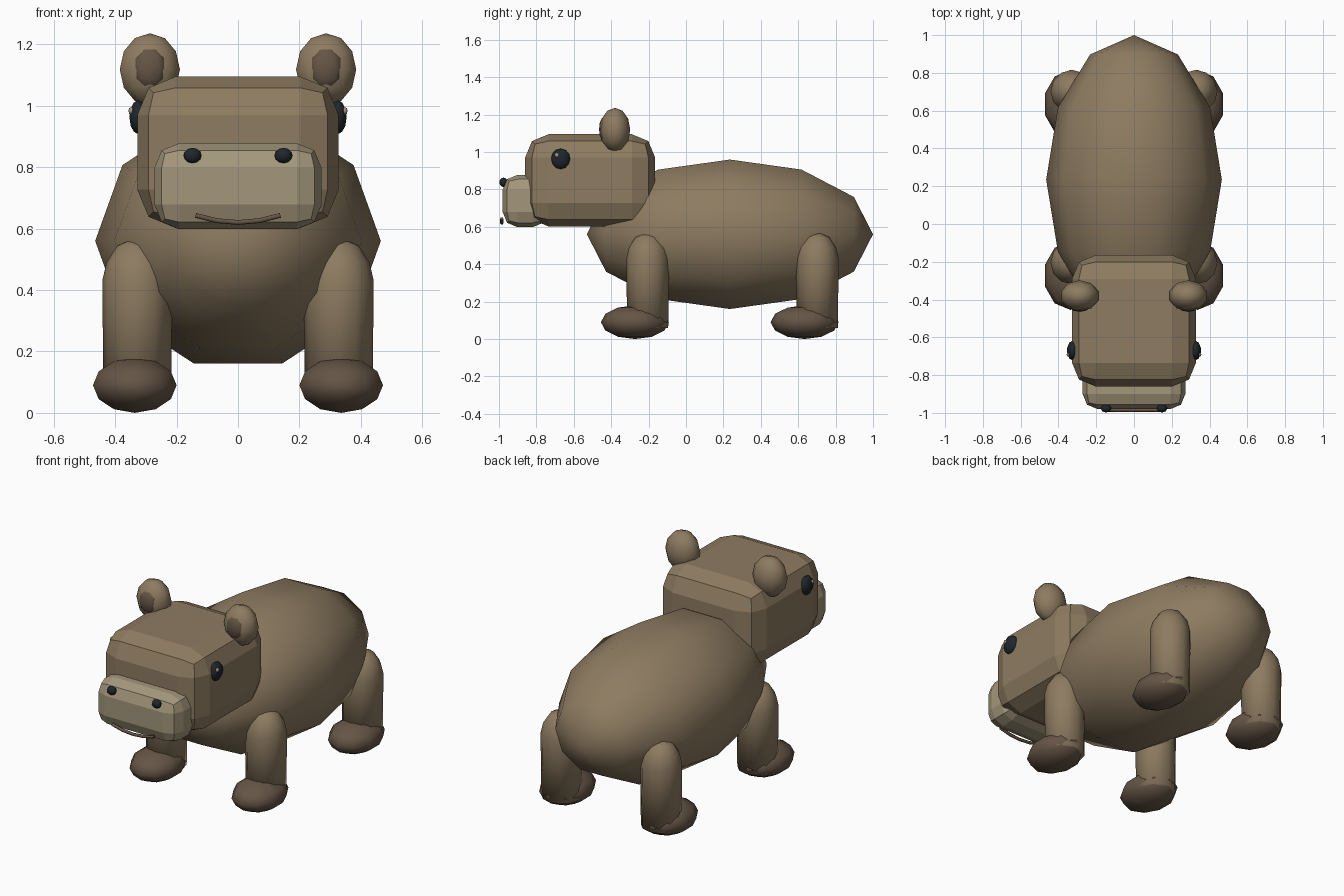
import bpy, bmesh
from math import radians, pi
from mathutils import Matrix

if "Cube" in bpy.data.objects:
    bpy.data.objects.remove(bpy.data.objects["Cube"])


def material(name, rgb):
    m = bpy.data.materials.new(name)
    m.diffuse_color = (*rgb, 1)
    m.use_nodes = True
    m.node_tree.nodes["Principled BSDF"].inputs["Base Color"].default_value = m.diffuse_color
    return m


HIDE = material("hide brown", (0.27, 0.20, 0.12))
DARK_HIDE = material("dark brown", (0.13, 0.09, 0.06))
PALE = material("pale muzzle", (0.37, 0.31, 0.20))
BLACK = material("black", (0.013, 0.02, 0.026))


def finish(bm, name, mat, smooth=True):
    bmesh.ops.recalc_face_normals(bm, faces=bm.faces)
    for f in bm.faces:
        f.smooth = smooth
    me = bpy.data.meshes.new(name)
    bm.to_mesh(me)
    bm.free()
    me.materials.append(mat)
    ob = bpy.data.objects.new(name, me)
    bpy.context.collection.objects.link(ob)
    return ob


def ellipsoid(name, loc, radii, mat, seg=10, rings=6, rot=None, smooth=True):
    bm = bmesh.new()
    bmesh.ops.create_uvsphere(bm, u_segments=seg, v_segments=rings, radius=1)
    turn = rot or Matrix()
    bm.transform(Matrix.Translation(loc) @ Matrix.Diagonal((*radii, 1)) @ turn)
    return finish(bm, name, mat, smooth)


def rounded_box(name, lo, hi, bevel, mat, segments=2):
    bm = bmesh.new()
    bmesh.ops.create_cube(bm, size=1)
    size = [h - l for l, h in zip(lo, hi)]
    mid = [(h + l) / 2 for l, h in zip(lo, hi)]
    bm.transform(Matrix.Translation(mid) @ Matrix.Diagonal((*size, 1)))
    ob = finish(bm, name, mat, False)
    mod = ob.modifiers.new("rounding", 'BEVEL')
    mod.width = bevel
    mod.segments = segments
    return ob


def lathe(name, loc, profile, mat, seg=12):
    bm = bmesh.new()
    vs = [bm.verts.new((r, 0, z)) for r, z in profile]
    es = [bm.edges.new(p) for p in zip(vs, vs[1:])]
    bmesh.ops.spin(bm, geom=vs + es, cent=(0, 0, 0), axis=(0, 0, 1),
                   angle=2 * pi, steps=seg, use_merge=True)
    bmesh.ops.remove_doubles(bm, verts=bm.verts, dist=1e-4)
    bm.transform(Matrix.Translation(loc))
    return finish(bm, name, mat)


# Barrel body, sphere poles along y
along_y = Matrix.Rotation(radians(90), 4, 'X') @ Matrix.Rotation(radians(18), 4, 'Z')
ellipsoid("body", (0, 0.235, 0.56), (0.465, 0.765, 0.42), HIDE, 10, 6, along_y)

# Head and muzzle
rounded_box("head", (-0.328, -0.86, 0.602), (0.328, -0.165, 1.095), 0.125, HIDE)
rounded_box("muzzle", (-0.272, -0.98, 0.598), (0.272, -0.74, 0.878), 0.08, PALE)

leg_profile = [(0, 0.05), (0.11, 0.06), (0.114, 0.43), (0.10, 0.49),
               (0.065, 0.545), (0, 0.572)]

for side, s in (("left", 1), ("right", -1)):
    # Legs and feet
    for end, y in (("front", -0.205), ("back", 0.702)):
        lathe(f"{end}_leg_{side}", (s * 0.328, y, 0), leg_profile, HIDE)
        ellipsoid(f"{end}_foot_{side}", (s * 0.336, y - 0.068, 0.09),
                  (0.143, 0.182, 0.09), DARK_HIDE, 10, 6)
    # Ears
    ellipsoid(f"ear_{side}", (s * 0.287, -0.38, 1.118), (0.103, 0.082, 0.118), HIDE)
    ellipsoid(f"inner_ear_{side}", (s * 0.287, -0.435, 1.122), (0.056, 0.03, 0.068), DARK_HIDE)
    # Eyes with highlights
    ellipsoid(f"eye_{side}", (s * 0.325, -0.67, 0.963), (0.03, 0.052, 0.055), BLACK)
    ellipsoid(f"eye_highlight_{side}", (s * 0.347, -0.69, 0.983), (0.01, 0.013, 0.013), PALE, 8, 4)
    # Nostrils
    ellipsoid(f"nostril_{side}", (s * 0.148, -0.976, 0.838), (0.029, 0.022, 0.025), BLACK, 8, 6)

# Mouth line
cu = bpy.data.curves.new("mouth", 'CURVE')
cu.dimensions = '3D'
cu.bevel_depth = 0.009
cu.bevel_resolution = 1
cu.use_fill_caps = True
pts = [(-0.138, 0.643), (-0.07, 0.626), (0, 0.62), (0.07, 0.626), (0.138, 0.643)]
sp = cu.splines.new('POLY')
sp.points.add(len(pts) - 1)
for p, (x, z) in zip(sp.points, pts):
    p.co = (x, -0.985, z, 1)
cu.materials.append(DARK_HIDE)
bpy.context.collection.objects.link(bpy.data.objects.new("mouth", cu))
